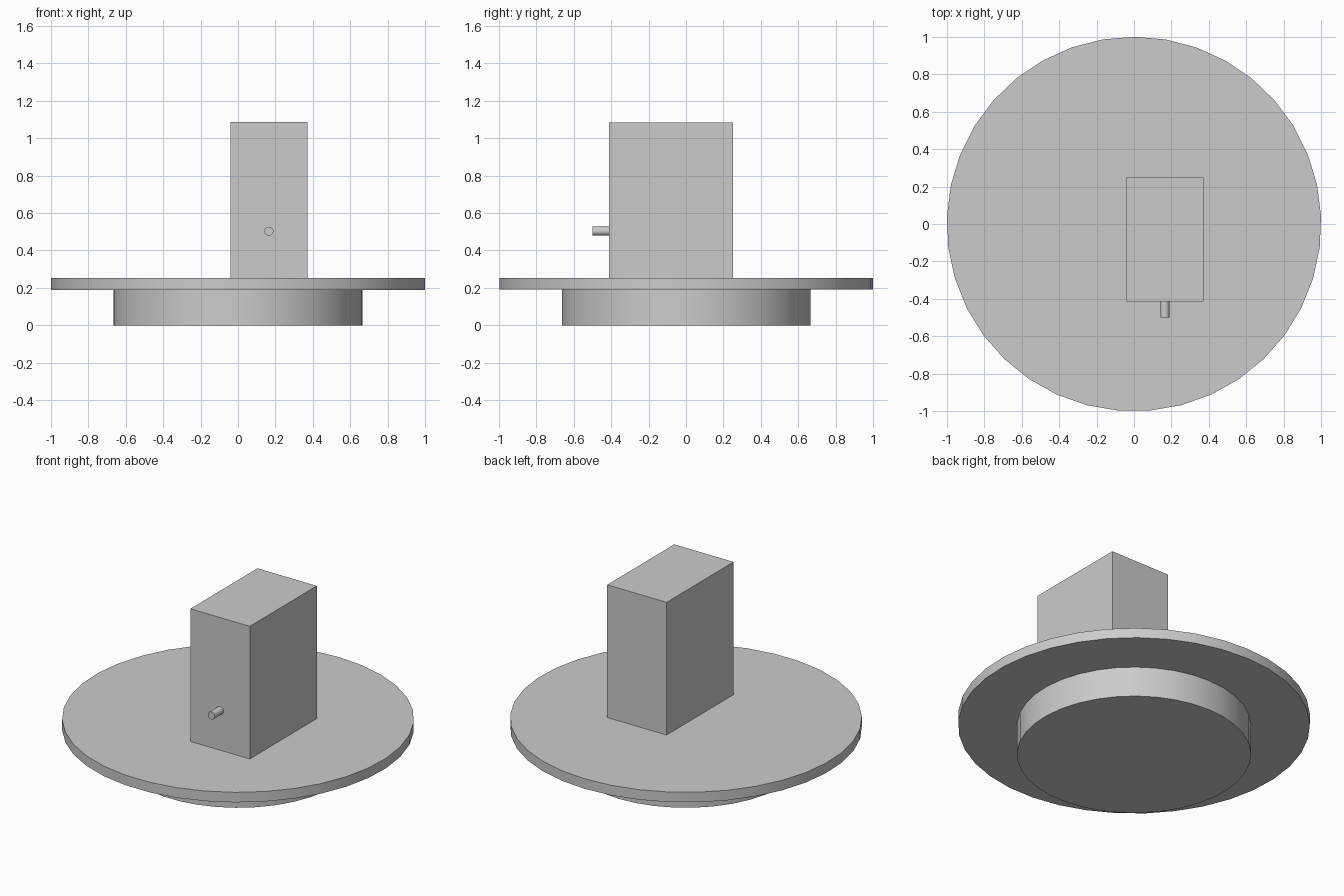
import bpy
import math

cube = bpy.data.objects.get("Cube")
if cube:
    bpy.data.objects.remove(cube, do_unlink=True)

GREY = (0.6, 0.6, 0.6, 1)
grey = bpy.data.materials.new("plain_grey")
grey.use_nodes = True
grey.diffuse_color = GREY
grey.node_tree.nodes["Principled BSDF"].inputs["Base Color"].default_value = GREY


def finish(name):
    obj = bpy.context.object
    obj.name = name
    obj.data.materials.append(grey)
    return obj


def disc(name, radius, bottom, top, sides=37):
    """Upright cylinder between two heights."""
    bpy.ops.mesh.primitive_cylinder_add(
        vertices=sides, radius=radius, depth=top - bottom,
        location=(0, 0, (bottom + top) / 2))
    bpy.ops.object.shade_smooth_by_angle(angle=math.radians(30))
    return finish(name)


# Round base: narrow drum below a wide thin plate
disc("base_drum", 0.665, 0, 0.19)
disc("base_plate", 1.0, 0.19, 0.253)

# Offset upright block
bpy.ops.mesh.primitive_cube_add(size=1, location=(0.165, -0.081, 0.669))
block = finish("upright_block")
block.scale = (0.412, 0.664, 0.832)

# Small peg on the front of the block
bpy.ops.mesh.primitive_cylinder_add(
    vertices=24, radius=0.024, depth=0.087,
    location=(0.165, -0.4565, 0.503), rotation=(math.pi / 2, 0, 0))
bpy.ops.object.shade_smooth_by_angle(angle=math.radians(30))
finish("front_peg")
